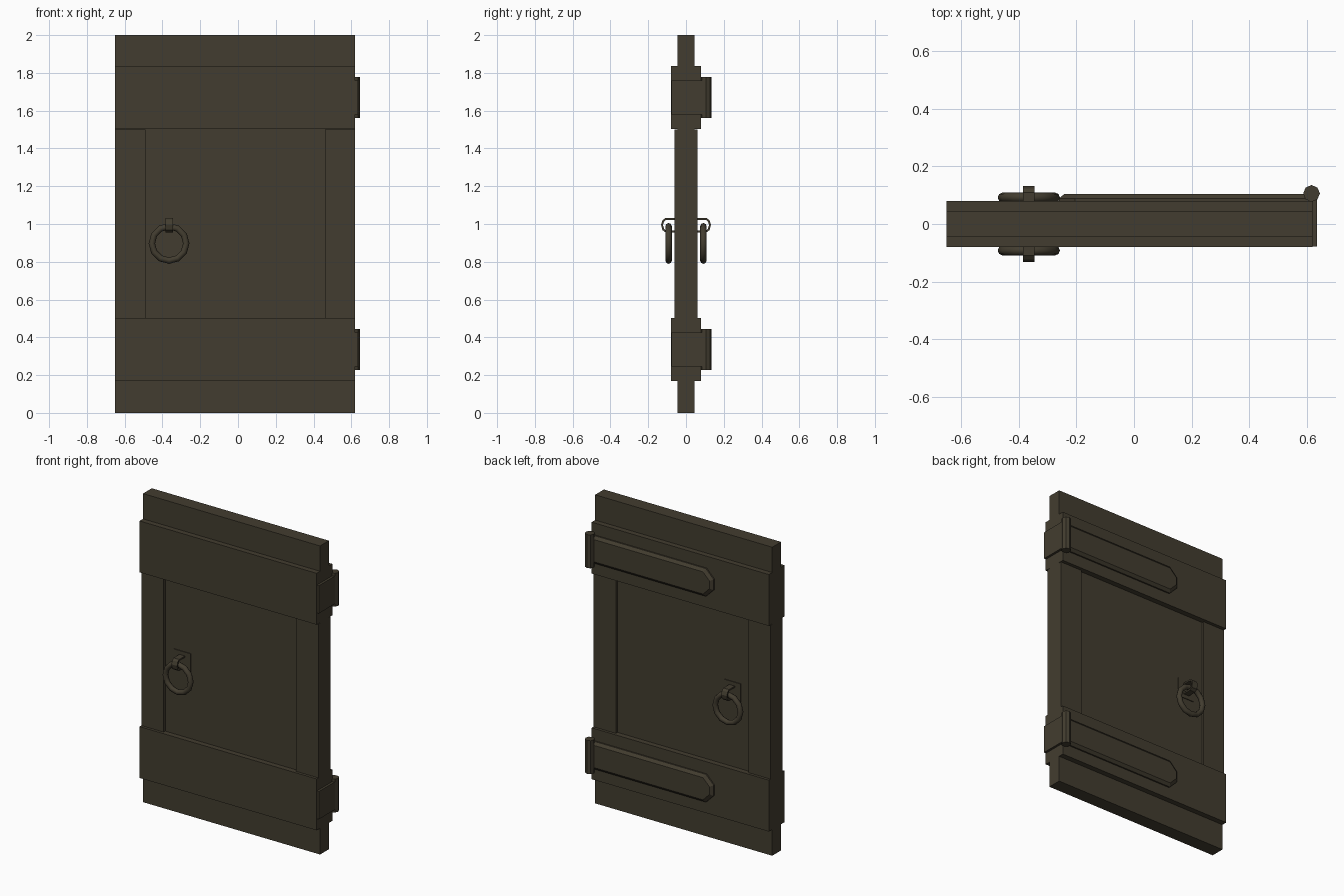
import bpy, bmesh, math
from mathutils import Matrix

if "Cube" in bpy.data.objects:
    bpy.data.objects.remove(bpy.data.objects["Cube"])

mat = bpy.data.materials.new("dark olive brown")
mat.diffuse_color = (0.055, 0.046, 0.029, 1)
mat.use_nodes = True
mat.node_tree.nodes["Principled BSDF"].inputs["Base Color"].default_value = mat.diffuse_color


def finish(name, bm):
    bmesh.ops.recalc_face_normals(bm, faces=bm.faces)
    me = bpy.data.meshes.new(name)
    bm.to_mesh(me)
    bm.free()
    me.materials.append(mat)
    ob = bpy.data.objects.new(name, me)
    bpy.context.collection.objects.link(ob)
    return ob


def box(name, x0, x1, y0, y1, z0, z1):
    bm = bmesh.new()
    bmesh.ops.create_cube(bm, size=1)
    for v in bm.verts:
        v.co = ((x0 + x1) / 2 + v.co.x * (x1 - x0),
                (y0 + y1) / 2 + v.co.y * (y1 - y0),
                (z0 + z1) / 2 + v.co.z * (z1 - z0))
    return finish(name, bm)


def loft(name, rings):
    # skin between equal-length closed rings, capped at both ends
    bm = bmesh.new()
    rows = [[bm.verts.new(p) for p in r] for r in rings]
    n = len(rows[0])
    for a, b in zip(rows, rows[1:]):
        for i in range(n):
            j = (i + 1) % n
            bm.faces.new((a[i], a[j], b[j], b[i]))
    bm.faces.new(rows[0])
    bm.faces.new(rows[-1])
    return finish(name, bm)


# Door: thin panel, side stiles, thick cross rails
box("door_panel", -0.65, 0.62, -0.045, 0.045, 0, 2)
box("left_stile", -0.65, -0.49, -0.062, 0.062, 0.5, 1.5)
box("right_stile", 0.46, 0.62, -0.062, 0.062, 0.5, 1.5)
box("lower_rail", -0.65, 0.62, -0.08, 0.08, 0.17, 0.503)
box("upper_rail", -0.65, 0.62, -0.08, 0.08, 1.503, 1.836)


# Strap hinges on the back, wrapped around the right edge
def strap_outline(y, inset, zc):
    h, c, x0, x1 = 0.09 - inset, 0.055 - inset * 0.4, -0.26 + inset, 0.6
    pts = [(x1, -h), (x1, h), (x0 + c, h), (x0, h - c), (x0, c - h), (x0 + c, -h)]
    return [(x, y, zc + z) for x, z in pts]


for label, zc in (("lower", 0.335), ("upper", 1.669)):
    loft(label + "_hinge_strap", [strap_outline(0.075, 0, zc),
                                  strap_outline(0.089, 0, zc),
                                  strap_outline(0.104, 0.018, zc)])
    box(label + "_hinge_edge_plate", 0.6, 0.635, -0.078, 0.1, zc - 0.09, zc + 0.09)
    bm = bmesh.new()
    bmesh.ops.create_cone(bm, cap_ends=True, segments=8, radius1=0.029, radius2=0.029,
                          depth=0.216, matrix=Matrix.Translation((0.616, 0.106, zc)))
    finish(label + "_hinge_barrel", bm)

# Ring pulls on both faces
RX = -0.365
for label, s in (("front", -1), ("back", 1)):
    y0, y1 = sorted((s * 0.04, s * 0.05))
    box(label + "_pull_plate", RX - 0.06, RX + 0.06, y0, y1, 0.93, 1.055)

    # ring
    n, m = 12, 8
    bm = bmesh.new()
    grid = []
    for i in range(n):
        a = math.tau * i / n
        row = []
        for j in range(m):
            b = math.tau * j / m
            r = 0.091 + 0.017 * math.cos(b)
            row.append(bm.verts.new((RX + r * math.cos(a),
                                     s * 0.092 + 0.017 * math.sin(b),
                                     0.897 + r * math.sin(a))))
        grid.append(row)
    for i in range(n):
        for j in range(m):
            k, l = (i + 1) % n, (j + 1) % m
            bm.faces.new((grid[i][j], grid[k][j], grid[k][l], grid[i][l]))
    ring = finish(label + "_pull_ring", bm)
    for p in ring.data.polygons:
        p.use_smooth = True

    # bent strap holding the ring
    outer = [(0.04, 1.031), (0.11, 1.031), (0.124, 1.02), (0.132, 0.997),
             (0.125, 0.968), (0.108, 0.955), (0.04, 0.955)]
    inner = [(0.04, 1.021), (0.107, 1.021), (0.116, 1.013), (0.122, 0.996),
             (0.116, 0.974), (0.105, 0.965), (0.04, 0.965)]
    loft(label + "_pull_loop",
         [[(RX + dx, s * y, z) for y, z in outer + inner[::-1]] for dx in (-0.02, 0.02)])
